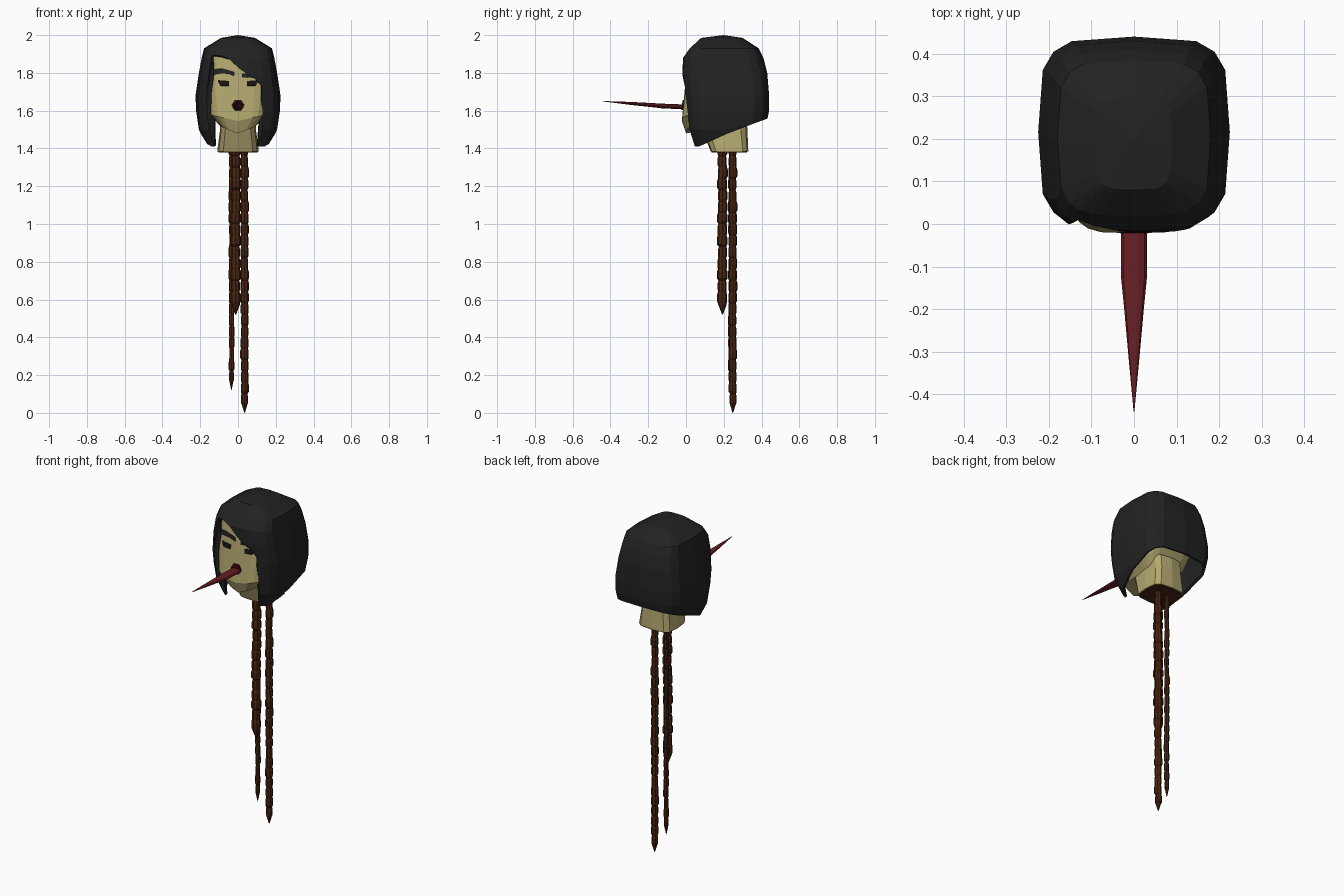
import bpy, bmesh, math, random
from math import sin, cos, pi, radians, asin, sqrt, copysign

random.seed(4)
if "Cube" in bpy.data.objects:
    bpy.data.objects.remove(bpy.data.objects["Cube"])


def material(name, rgb):
    m = bpy.data.materials.new(name)
    m.use_nodes = True
    m.diffuse_color = (*rgb, 1)
    b = next(n for n in m.node_tree.nodes if n.type == 'BSDF_PRINCIPLED')
    b.inputs["Base Color"].default_value = (*rgb, 1)
    b.inputs["Roughness"].default_value = 0.8
    return m


HAIR = material("black_hair", (0.016, 0.016, 0.016))
SKIN = material("pale_skin", (0.45, 0.39, 0.16))
TONGUE = material("tongue_red", (0.14, 0.014, 0.018))
GUT = material("dark_brown_flesh", (0.065, 0.018, 0.005))
MOUTH = material("mouth_maroon", (0.03, 0.002, 0.004))
EYE = material("eye_black", (0.008, 0.007, 0.008))


def section(a, w, front, back):
    """Point on a rounded-square outline; angle 0 faces the front."""
    s, c = sin(a), cos(a)
    x = w * copysign(sqrt(abs(s)), s)
    y = (front + back) / 2 - (back - front) / 2 * copysign(sqrt(abs(c)), c)
    return x, y


def sample(rings, z):
    """Width, front and back at height z (rings run from top to bottom)."""
    z = min(max(z, rings[-1][0]), rings[0][0])
    for p, q in zip(rings, rings[1:]):
        if z >= q[0]:
            t = (p[0] - z) / (p[0] - q[0])
            return [u + (v - u) * t for u, v in zip(p[1:], q[1:])]


def loft(name, grid, mat, around=True, caps=True, thickness=0):
    """Skin rows of points, listed top to bottom."""
    bm = bmesh.new()
    rows = [[bm.verts.new(p) for p in row] for row in grid]
    n = len(rows[0])
    for up, low in zip(rows, rows[1:]):
        for i in range(n if around else n - 1):
            j = (i + 1) % n
            bm.faces.new((low[i], low[j], up[j], up[i]))
    if caps:
        bm.faces.new(rows[0])
        bm.faces.new(rows[-1][::-1])
    bmesh.ops.remove_doubles(bm, verts=bm.verts[:], dist=0.0002)
    if caps:
        bmesh.ops.recalc_face_normals(bm, faces=bm.faces[:])
    me = bpy.data.meshes.new(name)
    bm.to_mesh(me)
    bm.free()
    me.materials.append(mat)
    ob = bpy.data.objects.new(name, me)
    bpy.context.collection.objects.link(ob)
    if thickness:
        mod = ob.modifiers.new("thickness", 'SOLIDIFY')
        mod.thickness = thickness
        mod.offset = -1
    return ob


TURN = [radians(15 * i) for i in range(24)]

# Head: rings of height, half width, front, back
head = [(1.95, .12, .07, .33), (1.88, .16, .012, .38), (1.72, .172, -.006, .4),
        (1.58, .152, -.022, .3), (1.515, .09, .0, .26)]
grid = []
for z, w, f, b in head:
    row = []
    for a in TURN:
        x, y = section(a, w, f, b)
        drop = .035 * (1 - abs(x) / w) if z < 1.6 and cos(a) > 0 else 0
        row.append((x, y, z - drop))
    grid.append(row)
loft("head", grid, SKIN)

# Neck, with a hollow dark underside
neck = [(1.58, .095, .06, .32), (1.5, .095, .085, .325), (1.385, .11, .13, .33)]
loft("neck", [[(*section(a, w, f, b), z) for a in TURN[::2]] for z, w, f, b in neck], SKIN)
stump = [(1.384, .104, .136, .324), (1.379, .104, .136, .324)]
loft("neck_underside", [[(*section(a, w, f, b), z) for a in TURN[::2]]
                        for z, w, f, b in stump], GUT)

# Hair: a shell whose columns each stop at their own hem height
hair = [(2.0, 0, .2, .2), (1.985, .09, .08, .3), (1.93, .18, .02, .385),
        (1.88, .192, -.015, .41), (1.8, .207, -.02, .43), (1.68, .225, -.008, .44),
        (1.6, .222, .0, .44), (1.5, .207, .01, .42), (1.41, .165, .04, .38)]
LOCK = 0
fringe = [(-.74, LOCK), (-.70, 1.895), (-.45, 1.89), (-.22, 1.87), (0, 1.83),
          (.25, 1.79), (.45, 1.765), (.58, 1.73), (.63, LOCK)]
columns = [(copysign(asin(f * f), f), hem) for f, hem in fringe]
sides = [45, 65, 90, 115, 135, 155, 180]
columns += [(radians(d), LOCK) for d in sides]
columns += [(radians(360 - d), LOCK) for d in sides[-2::-1]]


def hem_height(a, hem):
    if hem:
        return hem
    y = section(a, *sample(hair, 1.5))[1]
    return max(1.41, 1.41 + .4 * (y - .05))


grid = []
for ring in hair:
    row = []
    for a, hem in columns:
        z = max(ring[0], hem_height(a, hem))
        row.append((*section(a, *sample(hair, z)), z))
    grid.append(row)
loft("hair", grid, HAIR, caps=False, thickness=.014)


# Face details: thin plates that follow the front of the head
def face_y(x, z):
    w, f, b = sample(head, z)
    k = min(abs(x) / w, .98)
    return (f + b) / 2 - (b - f) / 2 * (1 - k ** 4) ** .25


def plate(name, strip, mat):
    rows = [[(x, face_y(x, s[i]) - .005, s[i]) for x, *s in strip] for i in (0, 1)]
    loft(name, rows, mat, around=False, caps=False, thickness=.007)


plate("right_brow", [(-.15, 1.795, 1.78), (-.13, 1.82, 1.79), (-.09, 1.825, 1.798),
                     (-.05, 1.815, 1.795), (-.018, 1.805, 1.783)], HAIR)
plate("left_brow", [(.02, 1.795, 1.775), (.06, 1.80, 1.778), (.12, 1.785, 1.765)], HAIR)
eye = [(.105, 1.763, 1.752), (.094, 1.761, 1.732), (.048, 1.757, 1.732)]
plate("right_eye", [(-x, t, b) for x, t, b in eye], EYE)
plate("left_eye", eye[::-1], EYE)
plate("mouth", [(-.034, 1.63, 1.63), (-.017, 1.656, 1.603),
                (.017, 1.656, 1.603), (.034, 1.63, 1.63)], MOUTH)

# Tongue: long flattened spike; stations of y, half width, half height, z
tongue = [(.03, .03, .014, 1.618), (-.13, .03, .013, 1.625), (-.2, .023, .011, 1.631),
          (-.3, .014, .008, 1.639), (-.44, .001, .001, 1.65)]
loft("tongue", [[(w * cos(k * pi / 5), y, z + h * sin(k * pi / 5)) for k in range(10)]
                for y, w, h, z in tongue], TONGUE)


# Hanging entrails: lumpy strands that end in a point
def strand(name, x, y, radius, tip, top=1.42, pitch=.06):
    count = round((top - tip - .06) / pitch)
    rows = []
    for i in range(count):
        z = top - i * pitch
        r = radius * random.uniform(.9, 1.08)
        ox, oy = random.uniform(-.002, .002), random.uniform(-.002, .002)
        for dz, k in ((0, .82), (.012, 1), (pitch - .012, 1)):
            rows.append((x + ox, y + oy, z - dz, r * k))
    rows.append((x, y, tip + .05, radius * .8))
    rows.append((x, y, tip, radius * .08))
    loft(name, [[(px + r * cos(k * pi / 4), py + r * sin(k * pi / 4), z)
                 for k in range(8)] for px, py, z, r in rows], GUT)


strand("long_entrail", .035, .248, .021, 0)
strand("thick_entrail", -.012, .193, .026, .52)
strand("thin_entrail", -.035, .238, .014, .12)
